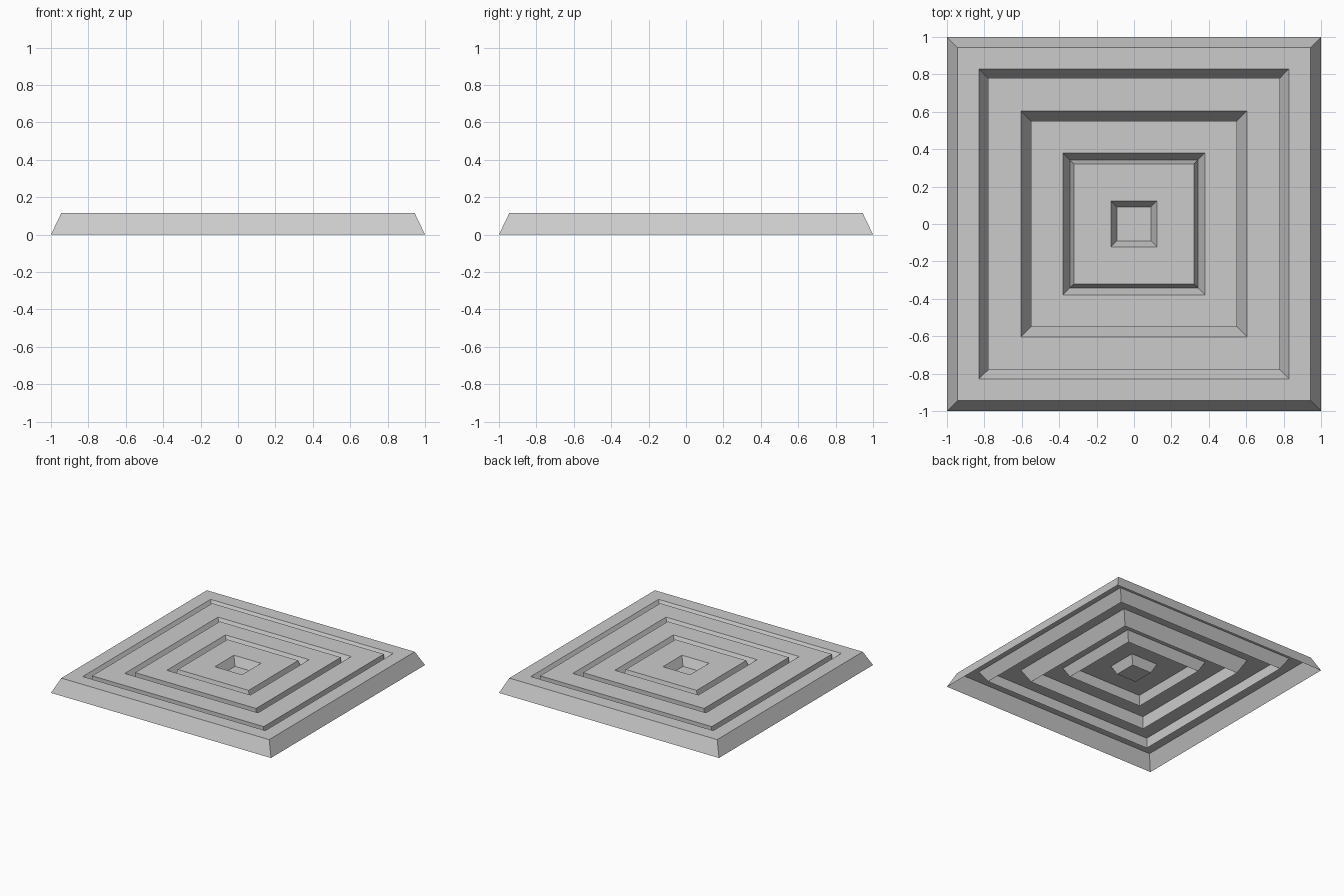
import bpy
import bmesh

if "Cube" in bpy.data.objects:
    bpy.data.objects.remove(bpy.data.objects["Cube"], do_unlink=True)

# One plain grey for the whole panel
grey = bpy.data.materials.new("plain_grey")
grey.use_nodes = True
colour = (0.6, 0.6, 0.6, 1.0)
grey.diffuse_color = colour
grey.node_tree.nodes["Principled BSDF"].inputs["Base Color"].default_value = colour

CORNERS = [(-1, -1), (1, -1), (1, 1), (-1, 1)]
TOP = 0.115


def square_shell(name, profile, cap=False):
    """Join concentric squares (half width, height), listed from outside in."""
    bm = bmesh.new()
    rings = [[bm.verts.new((sx * r, sy * r, z)) for sx, sy in CORNERS]
             for r, z in profile]
    for outer, inner in zip(rings, rings[1:]):
        for i in range(4):
            j = (i + 1) % 4
            bm.faces.new((outer[i], outer[j], inner[j], inner[i]))
    if cap:
        bm.faces.new(rings[-1])
    mesh = bpy.data.meshes.new(name)
    bm.to_mesh(mesh)
    bm.free()
    mesh.materials.append(grey)
    obj = bpy.data.objects.new(name, mesh)
    bpy.context.collection.objects.link(obj)
    return obj


# Outer rim: sloped edge, flat top, slope into the first groove
square_shell("outer_rim", [(1, 0), (0.945, TOP), (0.83, TOP), (0.78, 0.03)])

# Raised bands, each rising from one groove and sloping into the next
square_shell("wide_band", [(0.78, 0.03), (0.78, TOP), (0.605, TOP), (0.55, 0.01)])
square_shell("middle_band", [(0.55, 0.01), (0.55, TOP), (0.38, TOP), (0.342, 0.04)])

# Central block with a square recess closed by a floor
square_shell("centre_block",
             [(0.342, 0.04), (0.322, TOP), (0.123, TOP), (0.09, 0.045)], cap=True)
